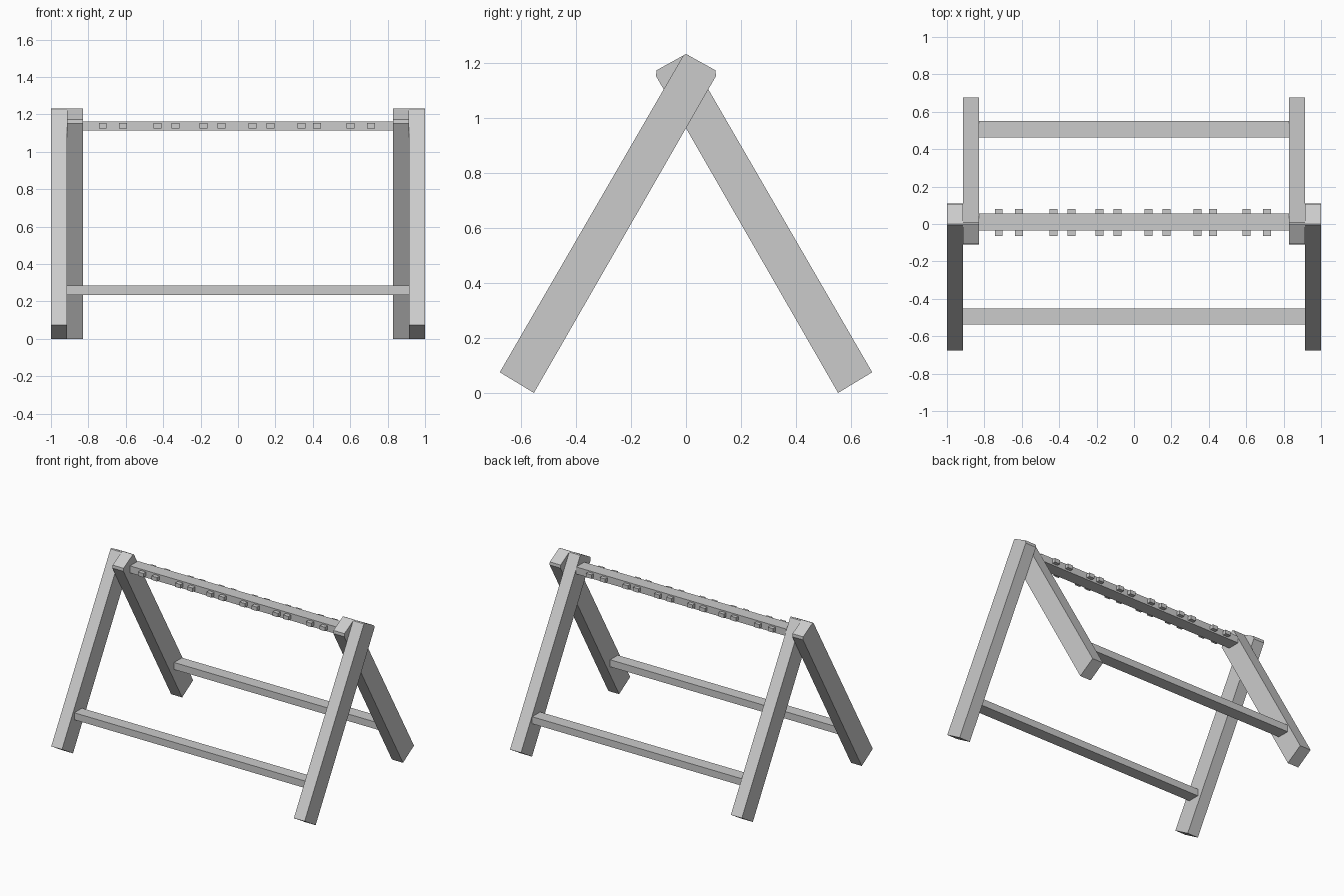
import bpy

if "Cube" in bpy.data.objects:
    bpy.data.objects.remove(bpy.data.objects["Cube"])

grey = bpy.data.materials.new("plain_grey")
grey.diffuse_color = (0.6, 0.6, 0.6, 1)
grey.use_nodes = True
grey.node_tree.nodes["Principled BSDF"].inputs["Base Color"].default_value = grey.diffuse_color


def extrude_x(name, profile, x0, x1):
    """Extrude a (y, z) profile, listed counter-clockwise, from x0 to x1."""
    n = len(profile)
    verts = [(x, y, z) for x in (x0, x1) for y, z in profile]
    faces = [list(range(n))[::-1], list(range(n, 2 * n))]
    faces += [(i, (i + 1) % n, n + (i + 1) % n, n + i) for i in range(n)]
    mesh = bpy.data.meshes.new(name)
    mesh.from_pydata(verts, [], faces)
    mesh.materials.append(grey)
    obj = bpy.data.objects.new(name, mesh)
    bpy.context.collection.objects.link(obj)
    return obj


def bar(name, x0, x1, y0, y1, z0, z1):
    return extrude_x(name, [(y0, z0), (y1, z0), (y1, z1), (y0, z1)], x0, x1)


# Slanted legs: the front pair sits outside, the rear pair just inside it
front_profile = [(-0.553, 0.0), (0.109, 1.152), (0.107, 1.173),
                 (0.0, 1.232), (-0.009, 1.228), (-0.677, 0.075)]
rear_profile = [(-y, z) for y, z in reversed(front_profile)]
for side, s in (("left", -1), ("right", 1)):
    extrude_x("front_leg_" + side, front_profile, *sorted((s * 0.915, s * 1.0)))
    extrude_x("rear_leg_" + side, rear_profile, *sorted((s * 0.828, s * 0.915)))

# Horizontal rails
bar("front_stretcher", -0.915, 0.915, -0.538, -0.452, 0.234, 0.284)
bar("rear_stretcher", -0.828, 0.828, 0.462, 0.551, 0.234, 0.284)
bar("top_rail", -0.828, 0.828, -0.035, 0.055, 1.113, 1.163)

# Pairs of short pegs sticking out of both sides of the top rail
peg_x = [-0.723, -0.615, -0.430, -0.334, -0.184, -0.088,
         0.078, 0.174, 0.340, 0.422, 0.602, 0.711]
for i, x in enumerate(peg_x):
    for side, y0, y1 in (("front", -0.064, -0.035), ("rear", 0.055, 0.081)):
        bar(f"peg_{side}_{i + 1}", x - 0.021, x + 0.021, y0, y1, 1.125, 1.153)
